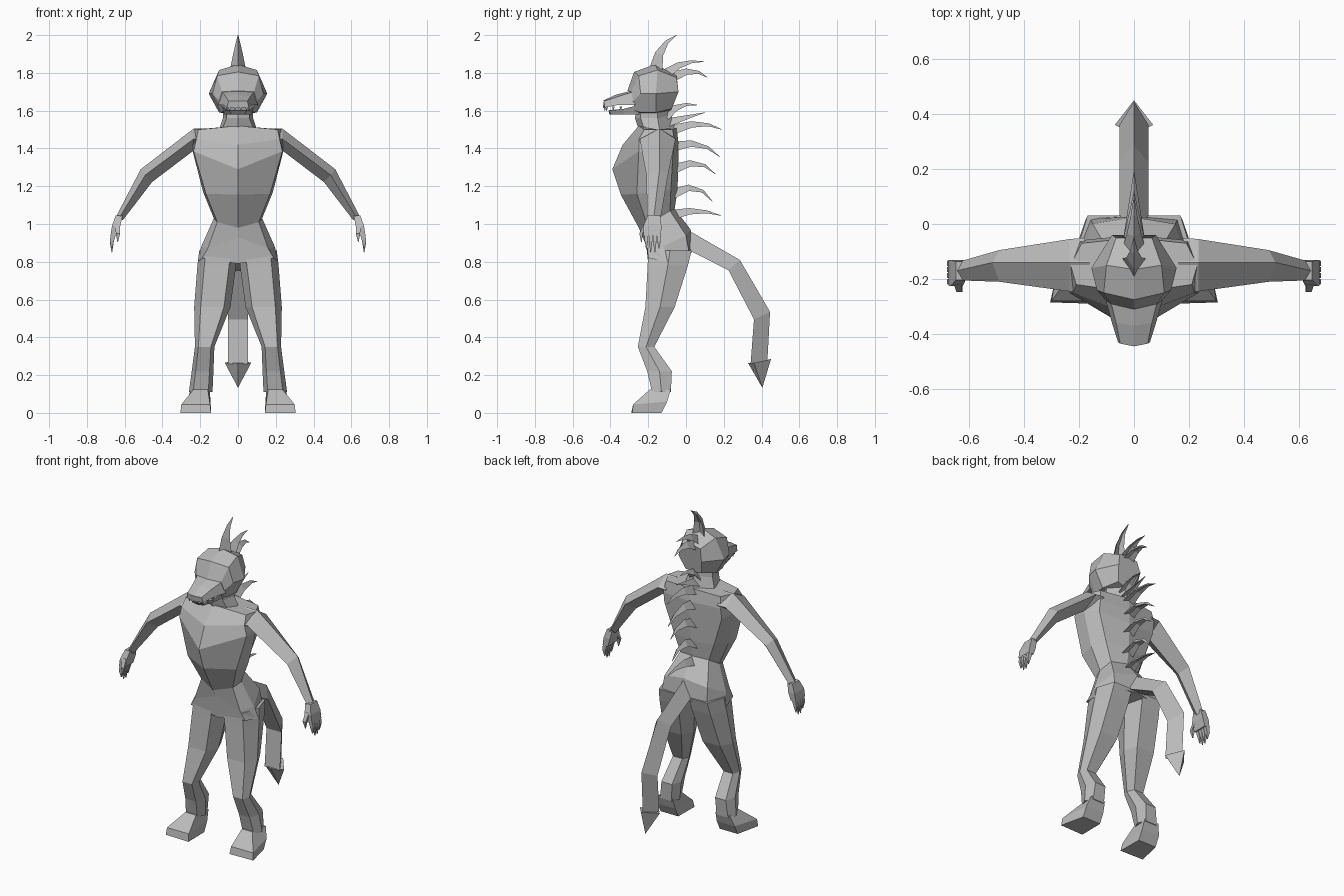
import bpy, bmesh
from mathutils import Vector as V

skin = bpy.data.materials.new("grey_skin")
skin.diffuse_color = (0.5, 0.5, 0.5, 1)


def loft(name, rings, both_sides=False):
    """Skin closed rings of points, cap the ends, optionally mirror in x."""
    bm = bmesh.new()
    rows = [[bm.verts.new(p) for p in r] for r in rings]
    n = len(rows[0])
    for a, b in zip(rows, rows[1:]):
        for i in range(n):
            j = (i + 1) % n
            bm.faces.new((a[i], a[j], b[j], b[i]))
    bm.faces.new(rows[0][::-1])
    bm.faces.new(rows[-1])
    bmesh.ops.remove_doubles(bm, verts=bm.verts, dist=0.0005)
    bmesh.ops.recalc_face_normals(bm, faces=bm.faces)
    me = bpy.data.meshes.new(name)
    bm.to_mesh(me)
    bm.free()
    me.materials.append(skin)
    ob = bpy.data.objects.new(name, me)
    bpy.context.collection.objects.link(ob)
    if both_sides:
        ob.modifiers.new("mirror", 'MIRROR')
    return ob


def full(half):
    """Complete a ring from its right half; first and last points lie on x = 0."""
    return half + [(-x, y, z) for x, y, z in half[-2:0:-1]]


# Torso: front centre, front side, side, back side, back centre
loft("torso", [full(r) for r in [
    [(0, -.25, 1.52), (.21, -.22, 1.5), (.23, -.15, 1.5), (.19, -.07, 1.5), (0, -.05, 1.51)],
    [(0, -.335, 1.42), (.22, -.25, 1.45), (.24, -.15, 1.45), (.2, -.06, 1.43), (0, -.04, 1.43)],
    [(0, -.39, 1.29), (.235, -.25, 1.385), (.24, -.16, 1.385), (.2, -.07, 1.36), (0, -.04, 1.34)],
    [(0, -.345, 1.155), (.17, -.26, 1.16), (.185, -.16, 1.17), (.14, -.08, 1.18), (0, -.045, 1.18)],
    [(0, -.25, .98), (.11, -.21, 1.01), (.128, -.15, 1.03), (.1, -.085, 1.07), (0, -.06, 1.08)],
    [(0, -.215, .93), (.16, -.205, .87), (.195, -.12, .88), (.15, .0, .94), (0, .025, .97)],
    [(0, -.2, .79), (.19, -.2, .82), (.212, -.1, .8), (.16, .02, .83), (0, .03, .85)],
]])


# Legs: (z, inner x, outer x, front y, back y)
def leg_ring(z, xi, xo, yf, yb):
    c, m = (xo - xi) * .18, (yf + yb) / 2
    return [(xi + c, yf, z), (xo - c, yf, z), (xo, m, z),
            (xo - c, yb, z), (xi + c, yb, z), (xi, m, z)]


loft("leg", [leg_ring(*r) for r in [
    (.86, .005, .205, -.2, .03), (.78, .01, .215, -.203, .01),
    (.56, .04, .232, -.215, -.06), (.35, .125, .228, -.255, -.168),
    (.22, .13, .245, -.205, -.075), (.11, .135, .26, -.18, -.08)]], True)
loft("foot", [
    [(.16, -.19, .125), (.235, -.19, .125), (.25, -.08, .125), (.15, -.08, .125)],
    [(.148, -.28, .045), (.3, -.28, .045), (.27, -.1, .06), (.145, -.1, .06)],
    [(.143, -.29, 0), (.305, -.285, 0), (.27, -.13, 0), (.145, -.13, 0)]], True)

# Arms: top, front, bottom, back
loft("arm", [
    [(.16, -.14, 1.505), (.18, -.25, 1.45), (.2, -.16, 1.37), (.18, -.05, 1.45)],
    [(.235, -.14, 1.505), (.235, -.245, 1.45), (.24, -.16, 1.385), (.235, -.055, 1.45)],
    [(.515, -.14, 1.29), (.49, -.21, 1.26), (.455, -.15, 1.222), (.49, -.095, 1.26)],
    [(.645, -.17, 1.04), (.63, -.205, 1.03), (.61, -.17, 1.02), (.63, -.135, 1.03)]], True)


# Hands with pointed fingers
def box_ring(x, y, z, a, b):
    return [(x - a, y - b, z), (x + a, y - b, z), (x + a, y + b, z), (x - a, y + b, z)]


loft("palm", [box_ring(.63, -.17, 1.045, .018, .033), box_ring(.645, -.178, .99, .022, .048),
              box_ring(.657, -.178, .94, .018, .046)], True)
for y, tip in ((-.21, .87), (-.187, .85), (-.165, .85), (-.143, .87)):
    loft("finger", [box_ring(.657, y, .955, .014, .011), box_ring(.668, y, .91, .011, .009),
                    box_ring(.668, y, tip, .002, .002)], True)
loft("thumb", [box_ring(.64, -.21, 1.0, .013, .014), box_ring(.635, -.238, .95, .011, .009),
               box_ring(.637, -.236, .905, .002, .002)], True)

# Neck and skull
loft("neck", [full(r) for r in [
    [(0, -.25, 1.5), (.085, -.22, 1.5), (.1, -.14, 1.5), (0, -.05, 1.5)],
    [(0, -.27, 1.56), (.06, -.24, 1.56), (.08, -.15, 1.56), (0, -.08, 1.58)],
    [(0, -.26, 1.62), (.06, -.24, 1.62), (.08, -.15, 1.62), (0, -.09, 1.62)]]])
loft("skull", [full(r) for r in [
    [(0, -.05, 1.79), (.065, -.05, 1.775), (.08, -.04, 1.7), (.055, -.075, 1.61), (0, -.085, 1.6)],
    [(0, -.165, 1.845), (.1, -.15, 1.815), (.155, -.16, 1.69), (.1, -.16, 1.59), (0, -.16, 1.58)],
    [(0, -.275, 1.805), (.11, -.25, 1.785), (.135, -.24, 1.69), (.09, -.24, 1.59), (0, -.24, 1.58)],
    [(0, -.31, 1.705), (.085, -.29, 1.7), (.1, -.28, 1.65), (.075, -.27, 1.6), (0, -.27, 1.59)],
]])

# Muzzle, jaw and teeth
loft("upper_muzzle", [full(r) for r in [
    [(0, -.29, 1.705), (.085, -.28, 1.7), (.105, -.27, 1.63), (0, -.27, 1.63)],
    [(0, -.37, 1.685), (.065, -.36, 1.675), (.08, -.36, 1.63), (0, -.36, 1.63)],
    [(0, -.445, 1.65), (.05, -.435, 1.65), (.058, -.43, 1.617), (0, -.44, 1.615)]]])
loft("lower_jaw", [full(r) for r in [
    [(0, -.25, 1.63), (.09, -.25, 1.63), (.07, -.25, 1.58), (0, -.25, 1.58)],
    [(0, -.33, 1.61), (.07, -.33, 1.61), (.055, -.33, 1.58), (0, -.33, 1.58)],
    [(0, -.425, 1.6), (.045, -.41, 1.6), (.035, -.395, 1.58), (0, -.405, 1.58)]]])
for x, y in ((.015, -.43), (.045, -.42), (.058, -.385), (.065, -.345)):
    loft("tooth", [box_ring(x, y, 1.622, .007, .007), box_ring(x, y, 1.597, .001, .001)], True)


# Curved spikes with a ridge on top: base, bend and tip in the y-z plane
def spike(name, base, bend, tip, width, thick):
    p0, p1, p2 = (V((0, *p)) for p in (base, bend, tip))
    rings = []
    for t in (0, .35, .7, 1):
        p = p0 * (1 - t) ** 2 + p1 * 2 * t * (1 - t) + p2 * t * t
        d = ((p1 - p0) * (1 - t) + (p2 - p1) * t).normalized()
        n = V((0, -d.z, d.y))
        k = max(1 - t, .04)
        rings.append([p + n * thick * k, p + V((width * k, 0, 0)) - n * thick * k,
                      p - n * thick * .5 * k, p - V((width * k, 0, 0)) - n * thick * k])
    loft(name, rings)


spike("horn", (-.16, 1.82), (-.15, 1.95), (-.05, 2.0), .042, .035)
for base, bend, tip in [
        ((-.1, 1.8), (-.02, 1.87), (.095, 1.86)), ((-.07, 1.78), (.04, 1.84), (.115, 1.775)),
        ((-.11, 1.57), (-.04, 1.65), (.06, 1.63)), ((-.12, 1.53), (-.02, 1.56), (.1, 1.59)),
        ((-.07, 1.5), (.08, 1.56), (.19, 1.5)), ((-.07, 1.41), (.08, 1.46), (.18, 1.355)),
        ((-.07, 1.29), (.07, 1.365), (.155, 1.265)), ((-.07, 1.16), (.06, 1.24), (.14, 1.12)),
        ((-.07, 1.05), (.06, 1.09), (.185, 1.045))]:
    spike("back_spike", base, bend, tip, .04, .026)


# Tail: ridge on the outer side, flat inner side, barbed end
def tail_ring(outer, inner, w):
    return [(0, *outer), (w, *inner), (-w, *inner)]


loft("tail", [tail_ring(*r) for r in [
    ((-.02, .985), (-.02, .88), .052), ((.285, .81), (.225, .755), .052),
    ((.445, .535), (.36, .495), .053), ((.43, .26), (.342, .26), .053)]])
loft("tail_barb", [
    [(0, .45, .285), (.07, .36, .265), (0, .328, .265), (-.07, .36, .265)],
    [(.001, .405, .135), (.001, .404, .135), (0, .403, .135), (-.001, .404, .135)]])
